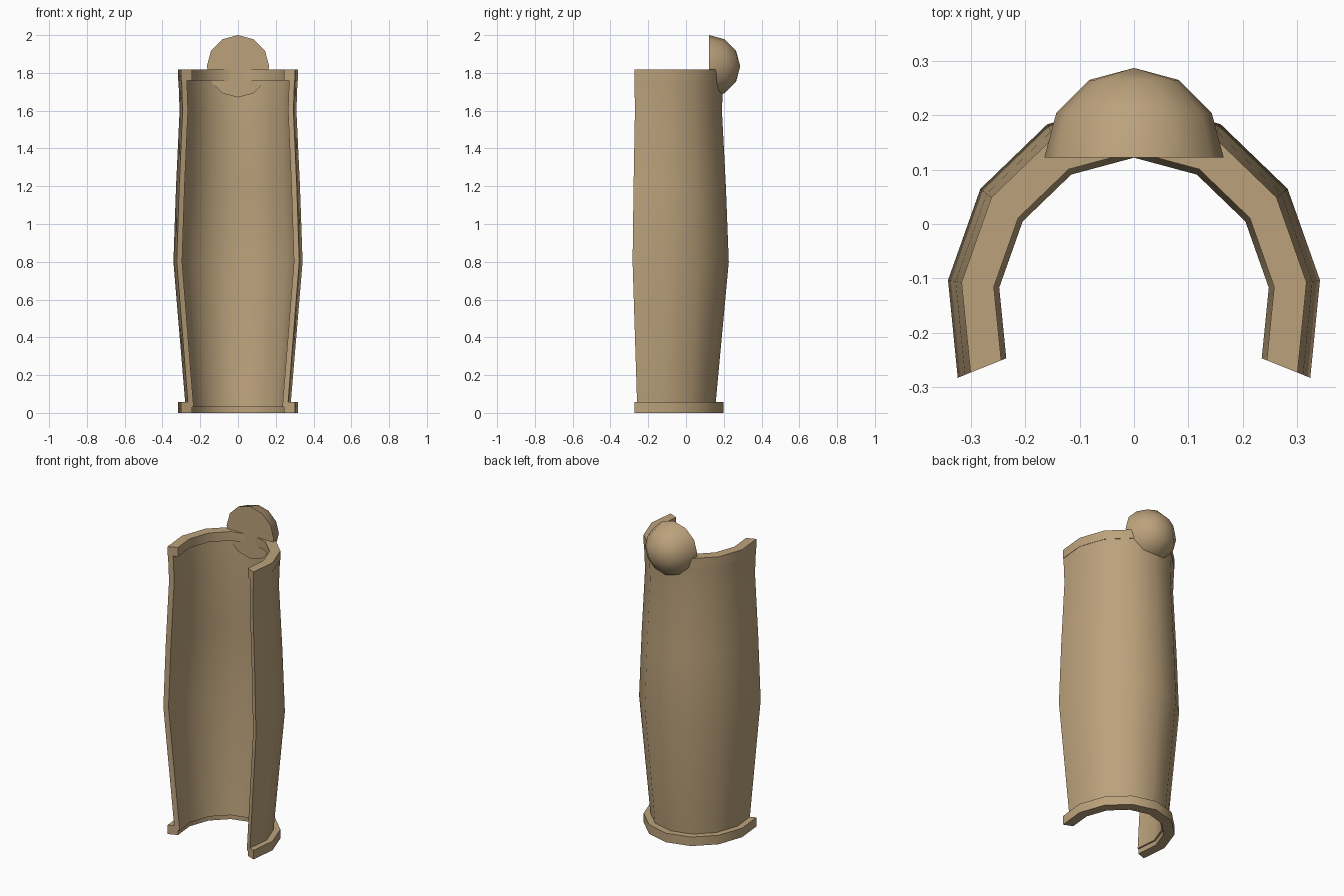
import bpy, bmesh, math

if "Cube" in bpy.data.objects:
    bpy.data.objects.remove(bpy.data.objects["Cube"])

tan = bpy.data.materials.new("tan")
tan.diffuse_color = (0.50, 0.36, 0.20, 1)
tan.use_nodes = True
tan.node_tree.nodes["Principled BSDF"].inputs["Base Color"].default_value = tan.diffuse_color

CY = -0.153          # centre of the oval cross-section
STRETCH = 1.1        # oval is deeper than wide
ARC, STEPS = 220, 8  # open arc wrapping round the back


def finish(name, bm):
    bmesh.ops.recalc_face_normals(bm, faces=bm.faces)
    me = bpy.data.meshes.new(name)
    bm.to_mesh(me)
    bm.free()
    ob = bpy.data.objects.new(name, me)
    bpy.context.collection.objects.link(ob)
    me.materials.append(tan)
    bpy.ops.object.select_all(action='DESELECT')
    ob.select_set(True)
    bpy.context.view_layer.objects.active = ob
    bpy.ops.object.shade_smooth_by_angle(angle=math.radians(40))
    return ob


def arc_sweep(name, profile):
    """Sweep a closed (radius, z) profile round the open oval arc."""
    bm = bmesh.new()
    rings = []
    for i in range(STEPS + 1):
        a = math.radians(-ARC / 2 + ARC * i / STEPS)
        rings.append([bm.verts.new((r * math.sin(a),
                                    CY + STRETCH * r * math.cos(a), z))
                      for r, z in profile])
    n = len(profile)
    for p, q in zip(rings, rings[1:]):
        for j in range(n):
            k = (j + 1) % n
            bm.faces.new((p[j], p[k], q[k], q[j]))
    bm.faces.new(rings[0])
    bm.faces.new(rings[-1])
    return finish(name, bm)


# Shin shell with constant wall thickness
outer = [(0.28, 0.03), (0.345, 0.8), (0.331, 1.2), (0.312, 1.6), (0.319, 1.79)]
inner = [(r - 0.03, z) for r, z in reversed(outer)]
arc_sweep("shin_shell", outer + inner)

# Bottom and top rim bands
for name, z0, z1 in (("ankle_band", 0.0, 0.057), ("top_band", 1.76, 1.817)):
    arc_sweep(name, [(0.26, z0), (0.32, z0), (0.32, z1), (0.26, z1)])

# Half-round knee cap, flat side facing the front
R, SEG = 0.165, 12
KY, KZ = 0.122, 2 - R
bm = bmesh.new()
rows = []
for lat in (0, 30, 60):
    b = math.radians(lat)
    rows.append([bm.verts.new((R * math.cos(b) * math.sin(2 * math.pi * i / SEG),
                               KY + R * math.sin(b),
                               KZ + R * math.cos(b) * math.cos(2 * math.pi * i / SEG)))
                 for i in range(SEG)])
pole = bm.verts.new((0, KY + R, KZ))
for i in range(SEG):
    k = (i + 1) % SEG
    for p, q in zip(rows, rows[1:]):
        bm.faces.new((p[i], p[k], q[k], q[i]))
    bm.faces.new((rows[-1][i], rows[-1][k], pole))
bm.faces.new(rows[0])
finish("knee_cap", bm)
